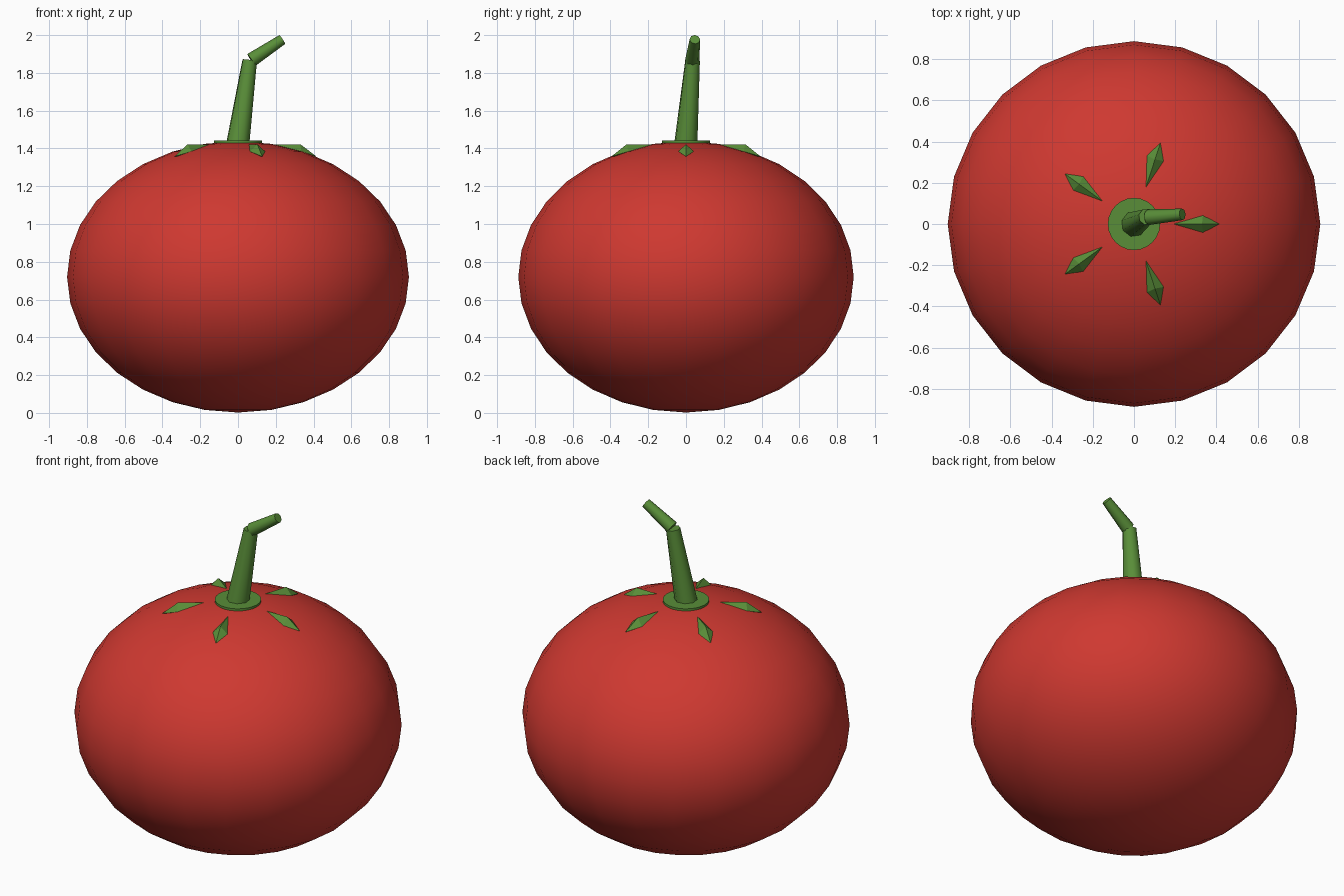
import bpy, bmesh, math
from mathutils import Vector, Matrix

if "Cube" in bpy.data.objects:
    bpy.data.objects.remove(bpy.data.objects["Cube"], do_unlink=True)


def material(name, rgb):
    mat = bpy.data.materials.new(name)
    mat.use_nodes = True
    mat.diffuse_color = (*rgb, 1)
    mat.node_tree.nodes["Principled BSDF"].inputs["Base Color"].default_value = (*rgb, 1)
    return mat


RED = material("tomato_red", (0.62, 0.04, 0.03))
GREEN = material("stem_green", (0.1, 0.27, 0.04))


def finish(bm, name, mat, angle=None):
    bmesh.ops.recalc_face_normals(bm, faces=bm.faces)
    mesh = bpy.data.meshes.new(name)
    bm.to_mesh(mesh)
    bm.free()
    mesh.materials.append(mat)
    obj = bpy.data.objects.new(name, mesh)
    bpy.context.collection.objects.link(obj)
    if angle:
        bpy.ops.object.select_all(action="DESELECT")
        obj.select_set(True)
        bpy.context.view_layer.objects.active = obj
        bpy.ops.object.shade_smooth_by_angle(angle=math.radians(angle))
    return obj


def tapered(name, start, end, r1, r2, sides):
    """Closed tapered cylinder between two points."""
    start, end = Vector(start), Vector(end)
    axis = end - start
    matrix = (Matrix.Translation((start + end) / 2)
              @ axis.to_track_quat("Z", "Y").to_matrix().to_4x4())
    bm = bmesh.new()
    bmesh.ops.create_cone(bm, cap_ends=True, segments=sides, radius1=r1,
                          radius2=r2, depth=axis.length, matrix=matrix)
    return finish(bm, name, GREEN, 50)


# Squat fruit body
bm = bmesh.new()
bmesh.ops.create_uvsphere(bm, u_segments=24, v_segments=16, radius=1)
bmesh.ops.scale(bm, vec=(0.905, 0.888, 0.718), verts=bm.verts)
bmesh.ops.translate(bm, vec=(0, 0, 0.72), verts=bm.verts)
finish(bm, "fruit_body", RED, 40)

# Flat collar and two-part bent stem
tapered("stem_collar", (0, 0, 1.42), (0, 0, 1.441), 0.127, 0.127, 24)
tapered("stem_lower", (-0.003, -0.002, 1.41), (0.062, 0.035, 1.866), 0.064, 0.04, 8)
tapered("stem_tip", (0.07, 0.033, 1.868), (0.235, 0.047, 1.977), 0.038, 0.028, 8)

# Five faceted sepals, half sunk into the fruit
for i in range(5):
    bm = bmesh.new()
    inner, outer = [bm.verts.new(p) for p in ((0.15, 0, 1.42), (0.415, 0, 1.358))]
    ring = [bm.verts.new(p) for p in ((0.33, 0, 1.422), (0.335, 0.042, 1.384),
                                      (0.33, 0, 1.35), (0.335, -0.042, 1.384))]
    for a, b in zip(ring, ring[1:] + ring[:1]):
        bm.faces.new((a, b, inner))
        bm.faces.new((b, a, outer))
    bmesh.ops.rotate(bm, verts=bm.verts, cent=(0, 0, 0),
                     matrix=Matrix.Rotation(math.tau * i / 5, 3, "Z"))
    finish(bm, f"sepal_{i + 1}", GREEN)
